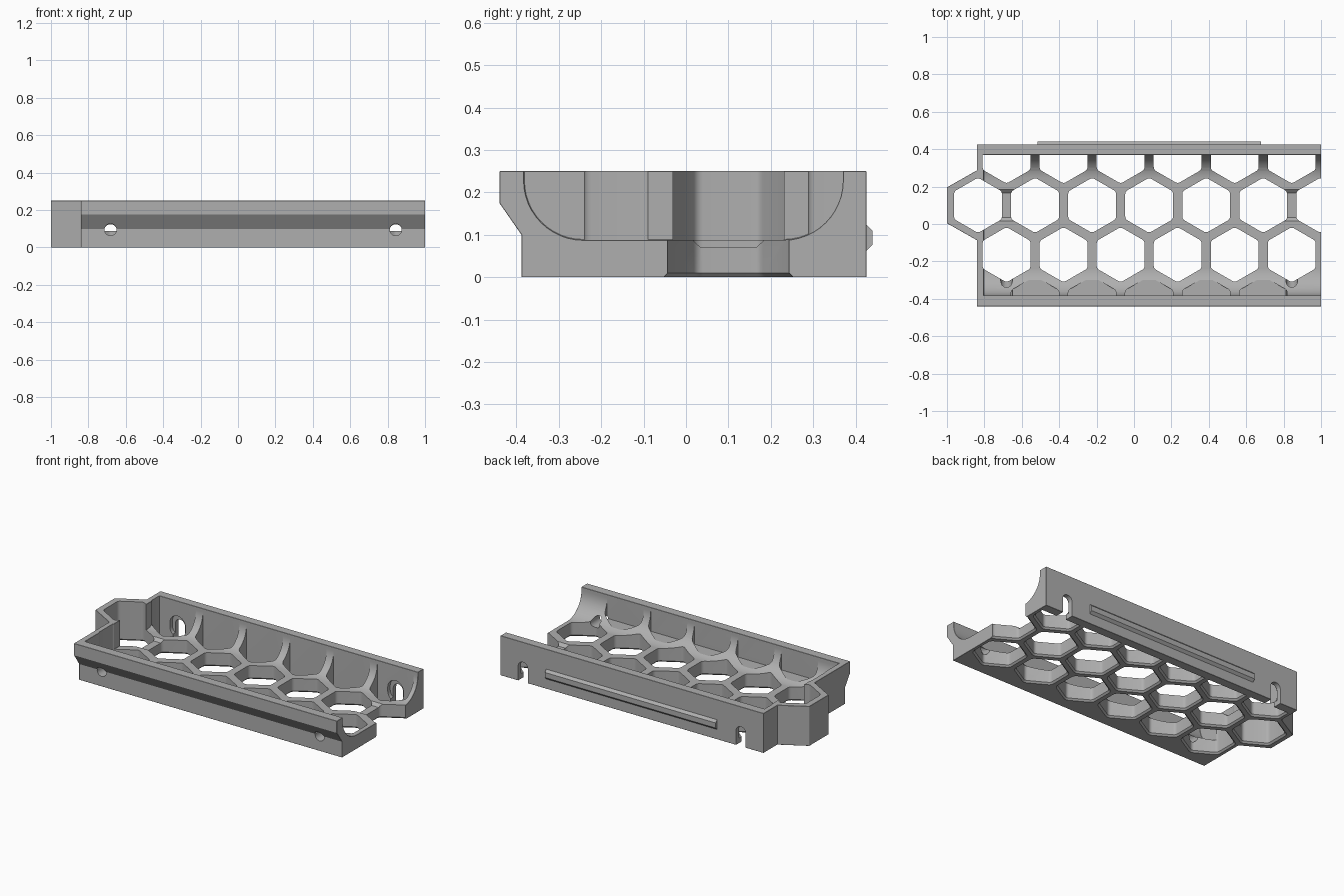
import bpy, bmesh
from math import sin, cos, radians

cube = bpy.data.objects.get("Cube")
if cube:
    bpy.data.objects.remove(cube)

grey = bpy.data.materials.new("grey plastic")
grey.use_nodes = True
GREY = (0.43, 0.43, 0.43, 1)
grey.diffuse_color = GREY
grey.node_tree.nodes["Principled BSDF"].inputs["Base Color"].default_value = GREY

PITCH, ROW = 0.305, 0.264        # honeycomb spacing
HX, HY = -0.834, 0.10            # centre of the hexagon at the end
HOLE = 0.128                     # flat-to-centre size of a hole
TOP, FLOOR, END = 0.25, 0.088, -0.84
BACK, FRONT = 0.37, -0.382       # inner faces of the long walls


def loft(bm, rings):
    """Closed solid through matching rings of points."""
    loops = [[bm.verts.new(p) for p in ring] for ring in rings]
    n = len(loops[0])
    bm.faces.new(loops[0])
    bm.faces.new(loops[-1])
    for a, b in zip(loops, loops[1:]):
        for i in range(n):
            j = (i + 1) % n
            bm.faces.new((a[i], a[j], b[j], b[i]))


def along_x(bm, pts, lo, hi):
    loft(bm, [[(x, y, z) for y, z in pts] for x in (lo, hi)])


def along_y(bm, pts, lo, hi):
    loft(bm, [[(x, y, z) for x, z in pts] for y in (lo, hi)])


def along_z(bm, pts, lo, hi):
    loft(bm, [[(x, y, z) for x, y in pts] for z in (lo, hi)])


def arc(cx, cy, r, a0, a1, n):
    angles = [radians(a0 + (a1 - a0) * i / n) for i in range(n + 1)]
    return [(cx + r * cos(a), cy + r * sin(a)) for a in angles]


def hexagon(x, y, apothem, r=0.025):
    """Rounded hexagon with corners toward +y and -y."""
    pts = []
    for k in range(6):
        a = 30 + 60 * k
        d = (apothem - r) / cos(radians(30))
        pts += arc(x + d * cos(radians(a)), y + d * sin(radians(a)), r, a - 30, a + 30, 4)
    return pts


def hex_hole(bm, x, y):
    """Through hole, flared at the underside."""
    rings = [(-0.004, 0.014, 0.039), (0.01, 0, 0.025), (0.3, 0, 0.025)]
    loft(bm, [[(px, py, z) for px, py in hexagon(x, y, HOLE + grow, r)] for z, grow, r in rings])


def clip(bm, y, side):
    """Trim the solids at a plane facing along y and close them."""
    cut = bmesh.ops.bisect_plane(
        bm, geom=bm.verts[:] + bm.edges[:] + bm.faces[:], plane_co=(0, y, 0),
        plane_no=(0, side, 0), clear_outer=True)
    edges = [e for e in cut["geom_cut"] if isinstance(e, bmesh.types.BMEdge)]
    bmesh.ops.holes_fill(bm, edges=edges, sides=0)


def make(name, bm):
    bmesh.ops.recalc_face_normals(bm, faces=bm.faces[:])
    mesh = bpy.data.meshes.new(name)
    bm.to_mesh(mesh)
    bm.free()
    mesh.materials.append(grey)
    ob = bpy.data.objects.new(name, mesh)
    bpy.context.collection.objects.link(ob)
    return ob


def apply(ob, mod):
    bpy.ops.object.select_all(action='DESELECT')
    bpy.context.view_layer.objects.active = ob
    ob.select_set(True)
    bpy.ops.object.modifier_apply(modifier=mod.name)


def combine(ob, bm, operation):
    tool = make("helper", bm)
    tool.hide_render = True
    mod = ob.modifiers.new("combine", 'BOOLEAN')
    mod.operation, mod.solver, mod.object = operation, 'EXACT', tool
    apply(ob, mod)
    bpy.data.objects.remove(tool)


# Tray: long walls with a lip in front, scooped down to the floor
outer = [(0.425, TOP), (0.425, 0), (-0.388, 0), (-0.388, 0.1), (-0.44, 0.175), (-0.44, TOP)]
R = 0.14
scoop = ([(FRONT, TOP)] + arc(FRONT + R, FLOOR + R, R, 180, 270, 12)
         + arc(BACK - R, FLOOR + R, R, 270, 360, 12) + [(BACK, TOP)])
bm = bmesh.new()
along_x(bm, outer + scoop, END, 1)
tray = make("tray", bm)

# End wall and the hexagonal nose
bm = bmesh.new()
along_x(bm, outer, END, END + 0.036)
combine(tray, bm, 'UNION')
bm = bmesh.new()
nose = [(END + 0.036, HY + 0.17), (HX, HY + 0.19), (-1, HY + 0.096),
        (-1, HY - 0.096), (HX, HY - 0.19), (END + 0.036, HY - 0.17)]
along_z(bm, nose, 0, TOP)
combine(tray, bm, 'UNION')

# Small chamfer on the outer edges
mod = tray.modifiers.new("chamfer", 'BEVEL')
mod.width, mod.segments, mod.limit_method = 0.007, 1, 'ANGLE'
mod.angle_limit = radians(50)
apply(tray, mod)

# Honeycomb through the floor
bm = bmesh.new()
for i in range(7):
    x = HX + PITCH * i
    hex_hole(bm, x, HY)
    if i < 6:
        hex_hole(bm, x + PITCH / 2, HY - ROW)
        hex_hole(bm, x + PITCH / 2, HY + ROW)
clip(bm, BACK, 1)
combine(tray, bm, 'DIFFERENCE')

# Blind pockets along the front wall
bm = bmesh.new()
for i in range(1, 6):
    along_z(bm, hexagon(HX + PITCH * i, HY - 2 * ROW, HOLE), 0.1, 0.3)
clip(bm, FRONT, -1)
combine(tray, bm, 'DIFFERENCE')

# Bolt holes, hanging slots and notched ribs at both ends
bolts, slots, recesses = bmesh.new(), bmesh.new(), bmesh.new()
for x in (HX + PITCH / 2, HX + PITCH * 5.5):
    along_y(bolts, arc(x, 0.095, 0.032, 0, 345, 23), -0.5, -0.29)
    y0, y1 = HY - 0.065, HY + 0.065
    along_x(bolts, [(y0, 0.3), (y0 - 0.02, FLOOR), (y0, 0.07), (y1, 0.07),
                    (y1 + 0.02, FLOOR), (y1, 0.3)], x - 0.04, x + 0.04)
    along_y(slots, [(x - 0.034, -0.05), (x + 0.034, -0.05)] + arc(x, 0.09, 0.034, 0, 180, 12),
            0.35, 0.5)
    along_y(recesses, arc(x, 0.075, 0.055, 180, 360, 12) + arc(x, 0.1, 0.055, 0, 180, 12),
            0.36, 0.395)
for bm in (bolts, slots, recesses):
    combine(tray, bm, 'DIFFERENCE')

# Rail on the back
bm = bmesh.new()
along_x(bm, [(0.42, 0.062), (0.425, 0.062), (0.44, 0.077),
             (0.44, 0.109), (0.425, 0.124), (0.42, 0.124)], -0.515, 0.68)
rail = make("back_rail", bm)

for ob in (tray, rail):
    bpy.ops.object.select_all(action='DESELECT')
    bpy.context.view_layer.objects.active = ob
    ob.select_set(True)
    bpy.ops.object.shade_smooth_by_angle(angle=radians(25))
